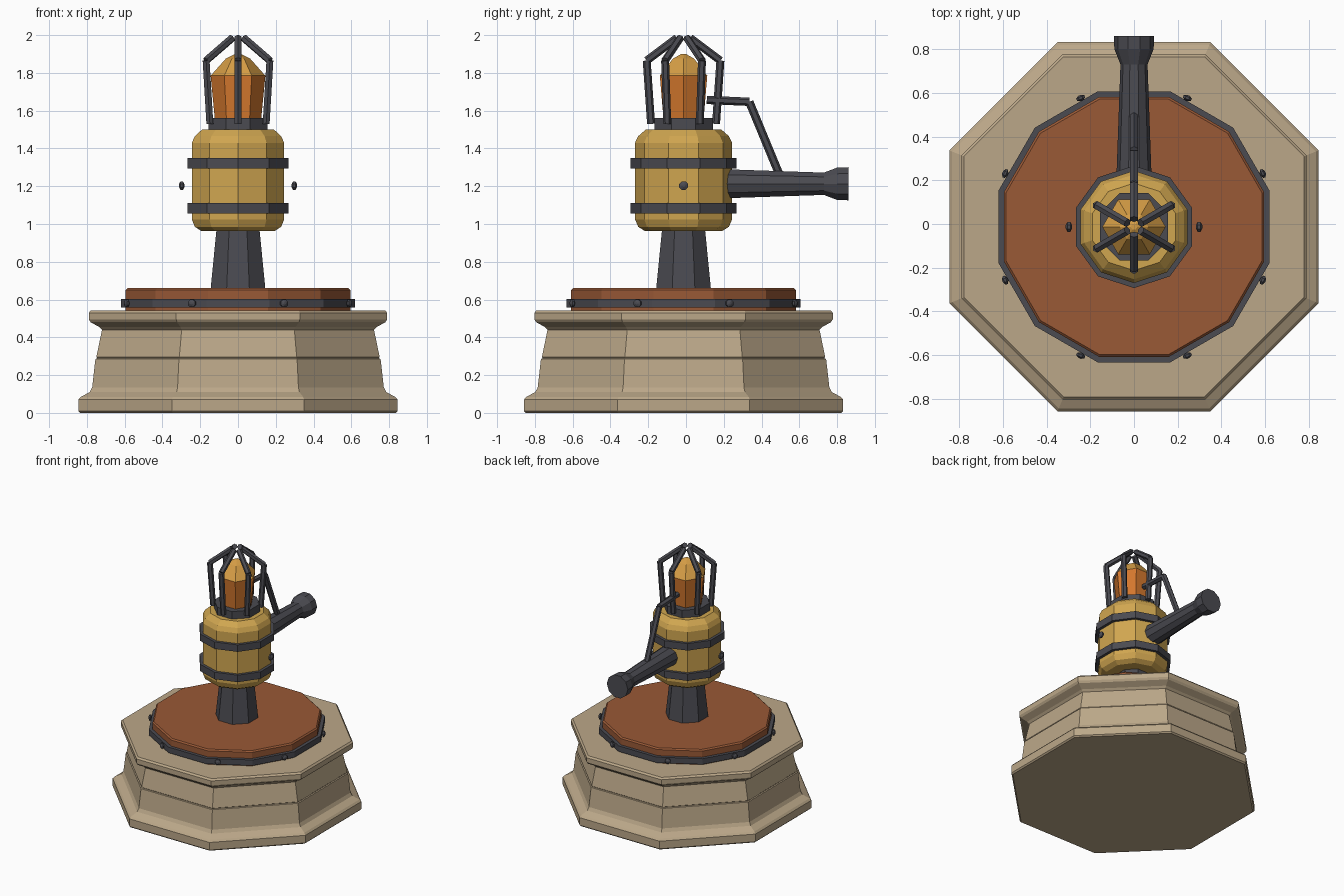
import bpy, bmesh
from math import cos, sin, pi, radians
from mathutils import Vector, Matrix

if "Cube" in bpy.data.objects:
    bpy.data.objects.remove(bpy.data.objects["Cube"], do_unlink=True)

CY = -0.013  # depth of the main vertical axis


def material(name, rgb):
    m = bpy.data.materials.new(name)
    m.use_nodes = True
    color = (*rgb, 1)
    m.diffuse_color = color
    m.node_tree.nodes["Principled BSDF"].inputs["Base Color"].default_value = color
    return m


stone = material("sandstone", (0.50, 0.39, 0.25))
rust = material("rust_red", (0.32, 0.10, 0.037))
steel = material("dark_steel", (0.07, 0.07, 0.083))
gold = material("gold", (0.63, 0.38, 0.08))
orange = material("orange_glass", (0.67, 0.19, 0.027))
amber = material("amber", (0.67, 0.34, 0.06))


def lathe(name, profile, sides, mat, phase=0.5, flat=False, matrix=None):
    """Faceted solid of revolution; flat=True reads radii to the face middles."""
    k = 1 / cos(pi / sides) if flat else 1
    bm = bmesh.new()
    rings = []
    for r, z in profile:
        angles = [2 * pi * (i + phase) / sides for i in range(sides)]
        rings.append([bm.verts.new((r * k * cos(a), r * k * sin(a), z)) for a in angles])
    for lo, hi in zip(rings, rings[1:]):
        for i in range(sides):
            j = (i + 1) % sides
            bm.faces.new((lo[i], lo[j], hi[j], hi[i]))
    bm.faces.new(rings[0][::-1])
    bm.faces.new(rings[-1])
    bmesh.ops.recalc_face_normals(bm, faces=bm.faces)
    bm.transform(matrix or Matrix.Translation((0, CY, 0)))
    mesh = bpy.data.meshes.new(name)
    bm.to_mesh(mesh)
    bm.free()
    mesh.materials.append(mat)
    obj = bpy.data.objects.new(name, mesh)
    bpy.context.collection.objects.link(obj)
    return obj


def rod(name, a, b, radius, mat, sides=6):
    a, b = Vector(a), Vector(b)
    turn = (b - a).to_track_quat('Z', 'Y').to_matrix().to_4x4()
    return lathe(name, [(radius, 0), (radius, (b - a).length)], sides, mat,
                 matrix=Matrix.Translation(a) @ turn)


def bolt(name, at, angle, radius):
    """Small faceted stud squashed along its outward direction."""
    profile = [(0.3 * radius, -0.6 * radius), (radius, -0.25 * radius),
               (radius, 0.25 * radius), (0.3 * radius, 0.6 * radius)]
    out = Vector((cos(angle), sin(angle), 0)).to_track_quat('Z', 'Y').to_matrix().to_4x4()
    return lathe(name, profile, 8, steel, matrix=Matrix.Translation(at) @ out)


# Stone pedestal with plinth, groove and cornice
lathe("pedestal", [(0.835, 0), (0.845, 0.01), (0.845, 0.07), (0.832, 0.085),
                   (0.785, 0.11), (0.772, 0.135), (0.755, 0.285), (0.747, 0.288),
                   (0.747, 0.292), (0.75, 0.295), (0.72, 0.44), (0.735, 0.455),
                   (0.78, 0.48), (0.79, 0.495), (0.79, 0.53), (0.778, 0.543)],
      8, stone, flat=True)

# Turntable and its studded rim
lathe("turntable", [(0.595, 0.54), (0.595, 0.65), (0.585, 0.66)], 12, rust, flat=True)
lathe("turntable_rim", [(0.62, 0.557), (0.62, 0.602)], 12, steel, flat=True)
for i in range(8):
    a = radians(22.5 + 45 * i)
    bolt(f"rim_bolt_{i + 1}", (0.638 * cos(a), CY + 0.638 * sin(a), 0.58), a, 0.022)

# Column and tank
lathe("column", [(0.145, 0.655), (0.113, 0.98)], 8, steel, flat=True)
lathe("tank", [(0.205, 0.963), (0.24, 0.985), (0.257, 1.025), (0.257, 1.43),
               (0.24, 1.465), (0.2, 1.50)], 10, gold)
for name, z in (("lower_band", 1.055), ("upper_band", 1.295)):
    lathe(name, [(0.28, z), (0.28, z + 0.055)], 10, steel)
for name, side in (("left_bolt", 1), ("right_bolt", -1)):
    bolt(name, (side * 0.298, CY, 1.203), 0 if side > 0 else pi, 0.025)

# Glass lamp on its collar
lathe("lamp_collar", [(0.155, 1.495), (0.155, 1.56)], 8, steel, flat=True)
lathe("lamp_glass", [(0.122, 1.55), (0.145, 1.785)], 6, orange, phase=0)
lathe("lamp_cap", [(0.145, 1.785), (0.065, 1.875), (0.015, 1.90)], 6, amber, phase=0)

# Cage of six bent bars
for i in range(6):
    a = radians(30 + 60 * i)
    low, bend, tip = [(r * cos(a), CY + r * sin(a), z)
                      for r, z in ((0.172, 1.53), (0.195, 1.865), (0.035, 1.985))]
    rod(f"cage_bar_{i + 1}", low, bend, 0.021, steel)
    rod(f"cage_hook_{i + 1}", bend, tip, 0.021, steel)

# Barrel pointing to the back, with its muzzle flare
to_back = Matrix.Translation((0, 0, 1.213)) @ Matrix.Rotation(-pi / 2, 4, 'X')
lathe("barrel", [(0.081, 0.2), (0.062, 0.73), (0.09, 0.8), (0.092, 0.86)],
      10, steel, phase=0, matrix=to_back)

# Feed pipe from the cage down to the barrel
pipe = [(0, 0.11, 1.657), (0, 0.335, 1.647), (0, 0.495, 1.26)]
rod("pipe_arm", pipe[0], pipe[1], 0.022, steel)
rod("pipe_drop", pipe[1], pipe[2], 0.022, steel)
